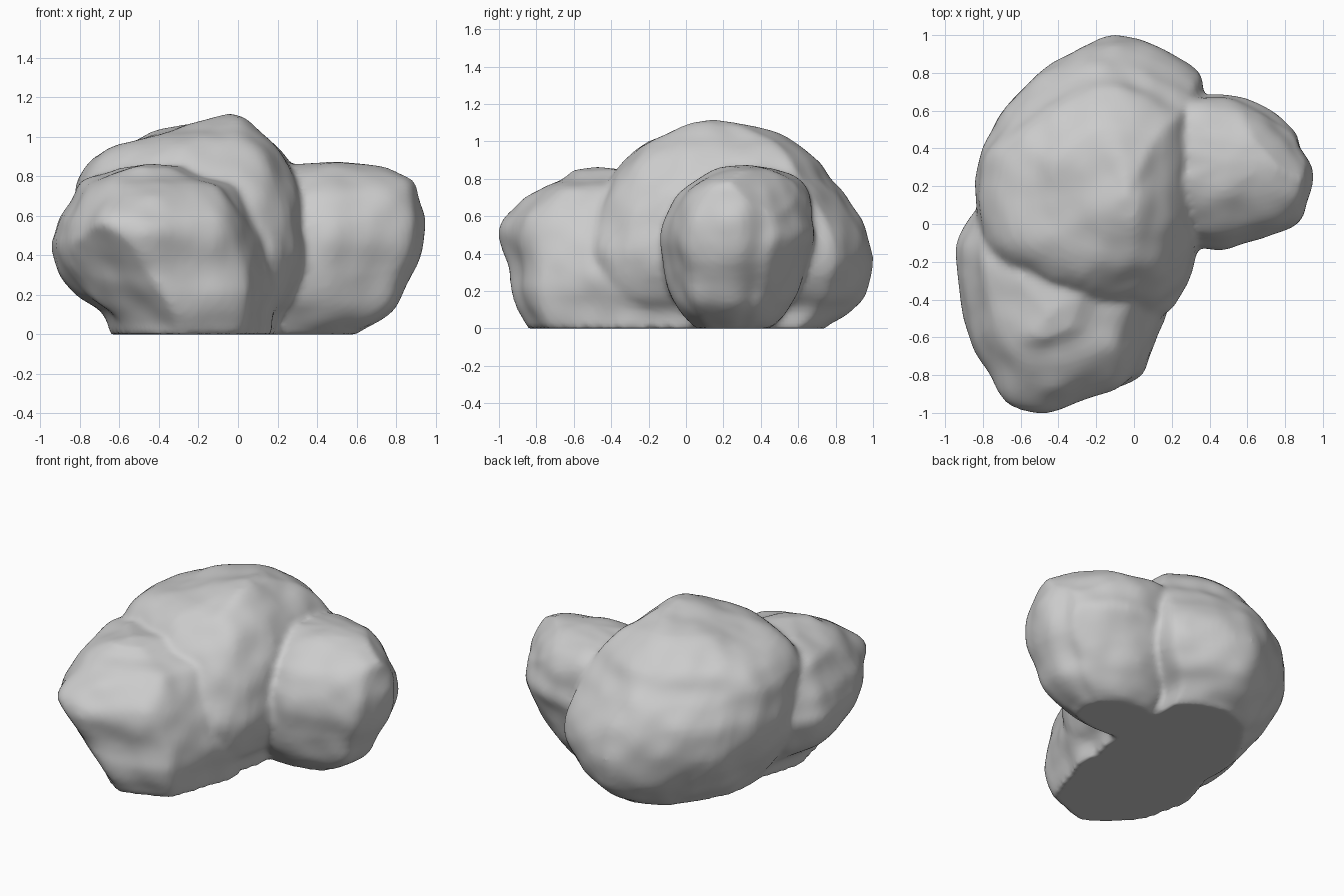
import bpy, bmesh
from mathutils import Vector, noise

if "Cube" in bpy.data.objects:
    bpy.data.objects.remove(bpy.data.objects["Cube"])

SEG, SUB = 72, 4


def catmull(a, b, c, d, t):
    return tuple(0.5 * (2 * q + (r - p) * t + (2 * p - 5 * q + 4 * r - s) * t * t
                        + (3 * q - p - 3 * r + s) * t ** 3)
                 for p, q, r, s in zip(a, b, c, d))


def closed_curve(pts, count):
    n, out = len(pts), []
    for i in range(count):
        u = i * n / count
        k = int(u)
        out.append(catmull(pts[k - 1], pts[k], pts[(k + 1) % n], pts[(k + 2) % n], u - k))
    return out


def add_boulder(bm, outline, rings, peak, seed, chips=()):
    """Stack the plan outline, fitted to (z, x0, x1, y0, y1) at each height.
    Each chip (normal, distance) planes off whatever lies beyond it."""
    xs, ys = [p[0] for p in outline], [p[1] for p in outline]
    unit = [((x - min(xs)) / (max(xs) - min(xs)), (y - min(ys)) / (max(ys) - min(ys)))
            for x, y in closed_curve(outline, SEG)]
    levels = []
    for i in range(len(rings) - 1):
        a, d = rings[max(i - 1, 0)], rings[min(i + 2, len(rings) - 1)]
        levels += [catmull(a, rings[i], rings[i + 1], d, k / SUB) for k in range(SUB)]
    levels.append(rings[-1])
    loops = []
    for z, x0, x1, y0, y1 in levels:
        mid = Vector(((x0 + x1) / 2, (y0 + y1) / 2, 0.4))
        loop = []
        for u, v in unit:
            p = Vector((x0 + u * (x1 - x0), y0 + v * (y1 - y0), z))
            for normal, dist in chips:
                n = Vector(normal)
                over = p.dot(n) - dist
                if over > 0:
                    p -= n * (0.85 * over / n.length_squared)
            q = p + Vector((seed, seed * 2, 0))
            bump = 0.022 * noise.noise(q * 3.5) + 0.014 * noise.noise(q * 7)
            p += (p - mid).normalized() * bump
            p.z = 0 if z <= 0 else max(p.z, 0.002)
            loop.append(bm.verts.new(p))
        loops.append(loop)
    for lo, hi in zip(loops, loops[1:]):
        for i in range(SEG):
            j = (i + 1) % SEG
            bm.faces.new((lo[i], lo[j], hi[j], hi[i]))
    top = bm.verts.new(peak)
    for i in range(SEG):
        bm.faces.new((loops[-1][i], loops[-1][(i + 1) % SEG], top))
    bm.faces.new(loops[0][::-1])


bm = bmesh.new()

# Large central boulder
add_boulder(bm, [(.35, -.1), (.37, .3), (.37, .72), (.31, .83), (.1, .95), (-.1, 1), (-.3, .94),
                 (-.48, .82), (-.71, .56), (-.8, .35), (-.81, 0), (-.7, -.3), (-.4, -.48),
                 (0, -.54), (.22, -.42)],
            [(0, -.56, .19, -.42, .76), (.1, -.63, .21, -.47, .88), (.2, -.7, .29, -.52, .96),
             (.38, -.8, .36, -.53, .99), (.55, -.83, .35, -.49, .95), (.7, -.82, .32, -.44, .86),
             (.8, -.8, .28, -.4, .77), (.9, -.71, .23, -.32, .7), (1, -.5, .13, -.2, .57),
             (1.05, -.3, .08, -.1, .47), (1.09, -.15, .03, .02, .32)],
            (-.04, .15, 1.12), 1.3)

# Front left boulder, its lower right flank slanting back into the large one
add_boulder(bm, [(.27, -.25), (.19, -.5), (.1, -.74), (0, -.86), (-.25, -.95), (-.45, -1),
                 (-.65, -.95), (-.77, -.82), (-.88, -.55), (-.95, -.2), (-.88, 0), (-.75, .1),
                 (-.3, .1), (.15, .05)],
            [(0, -.65, .17, -.85, -.02), (.1, -.69, .19, -.91, .02), (.2, -.82, .23, -.94, .04),
             (.3, -.9, .24, -.95, .08), (.43, -.95, .2, -.99, .1), (.52, -.93, .17, -1, .1),
             (.6, -.9, .13, -.97, .08), (.7, -.83, .08, -.87, .05), (.76, -.79, .02, -.77, 0),
             (.8, -.72, -.13, -.66, -.08), (.84, -.6, -.28, -.6, -.2)],
            (-.45, -.48, .865), 4.7, [((-.6, -.6, -.5), .69)])

# Right boulder
add_boulder(bm, [(.94, .28), (.89, .4), (.85, .5), (.65, .63), (.45, .69), (.2, .67), (.05, .5),
                 (0, .2), (.1, -.05), (.35, -.13), (.6, -.1), (.85, -.02), (.92, .1)],
            [(0, .1, .6, .05, .44), (.1, .08, .76, -.03, .53), (.2, .04, .83, -.08, .6),
             (.4, 0, .92, -.12, .66), (.5, 0, .94, -.12, .69), (.6, 0, .935, -.1, .67),
             (.7, .02, .91, -.05, .66), (.78, .05, .89, .05, .62), (.83, .1, .8, .13, .55),
             (.86, .2, .65, .22, .47)],
            (.5, .33, .875), 8.1, [((.6, .5, .62), 1.13)])

bmesh.ops.recalc_face_normals(bm, faces=bm.faces)
mesh = bpy.data.meshes.new("boulder_cluster")
bm.to_mesh(mesh)
bm.free()
rock = bpy.data.objects.new("boulder_cluster", mesh)
bpy.context.collection.objects.link(rock)

# Stone colour
stone = bpy.data.materials.new("grey stone")
stone.diffuse_color = (0.6, 0.6, 0.6, 1)
stone.use_nodes = True
stone.node_tree.nodes["Principled BSDF"].inputs["Base Color"].default_value = stone.diffuse_color
mesh.materials.append(stone)

# Fuse the boulders into one weathered mass
fuse = rock.modifiers.new("fuse", 'REMESH')
fuse.mode = 'VOXEL'
fuse.voxel_size = 0.02
fuse.use_smooth_shade = True
soften = rock.modifiers.new("soften", 'SMOOTH')
soften.factor = 0.5
soften.iterations = 3
